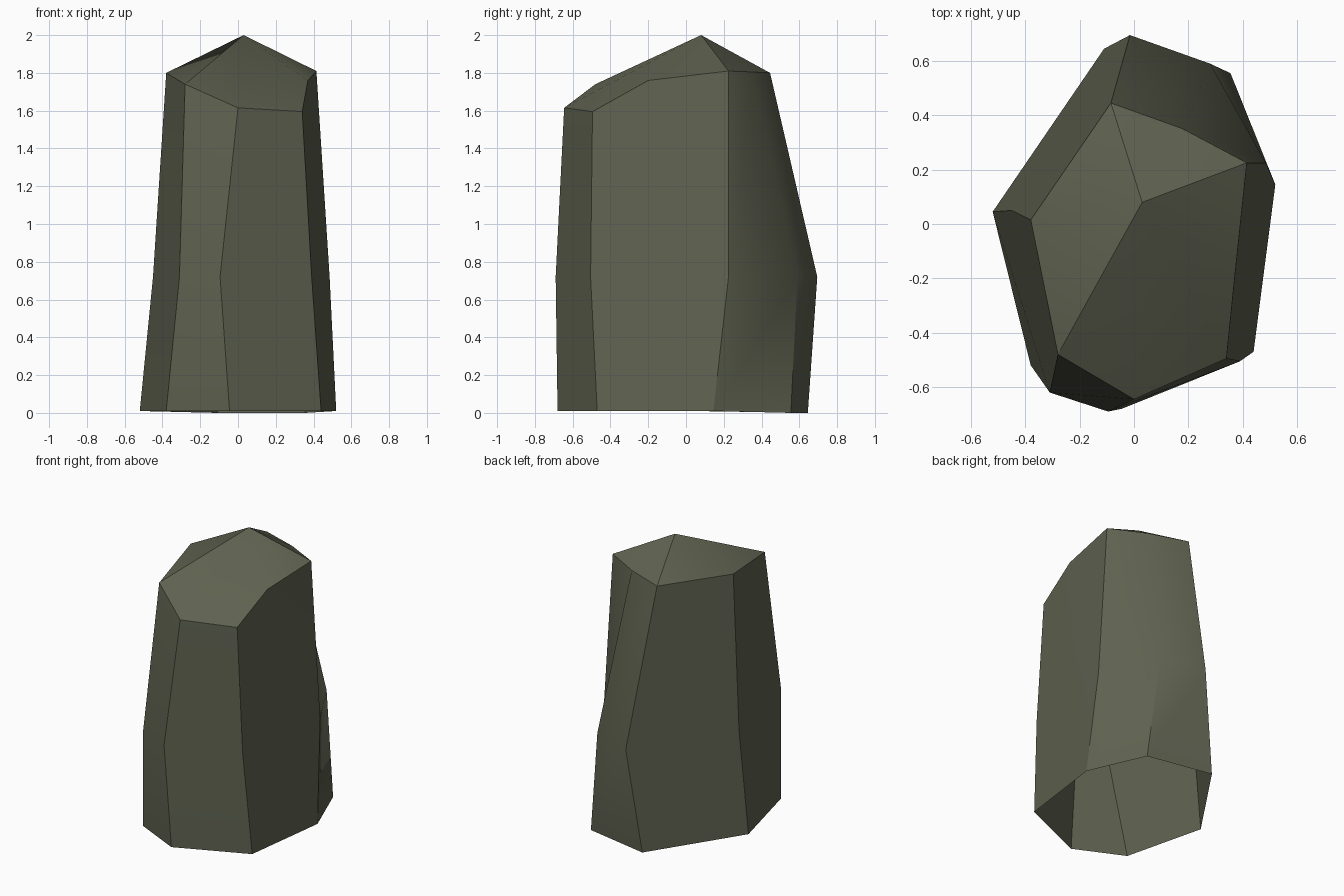
import bpy, bmesh, math

if "Cube" in bpy.data.objects:
    bpy.data.objects.remove(bpy.data.objects["Cube"])

# Column corners, counter-clockwise from the front-left: (base, waist, rim)
columns = [
    ((-0.38, -0.52, 0.01), (-0.31, -0.62, 0.72), (-0.28, -0.48, 1.74)),
    ((-0.045, -0.68, 0.01), (-0.095, -0.69, 0.72), (0.00, -0.645, 1.615)),
    ((0.44, -0.47, 0.01), (0.39, -0.505, 0.72), (0.34, -0.495, 1.595)),
    ((0.475, -0.20, 0.01), (0.43, -0.20, 0.72), (0.37, -0.20, 1.76)),
    ((0.52, 0.145, 0.01), (0.485, 0.225, 0.72), (0.415, 0.225, 1.81)),
    ((0.355, 0.555, 0.0), (0.28, 0.59, 0.72), (0.18, 0.35, 1.805)),
    ((-0.11, 0.645, 0.0), (-0.015, 0.695, 0.72), (-0.085, 0.445, 1.80)),
    ((-0.52, 0.045, 0.01), (-0.45, 0.05, 0.72), (-0.38, 0.015, 1.80)),
]

bm = bmesh.new()
rings = [[bm.verts.new(c[level]) for c in columns] for level in range(3)]
apex = bm.verts.new((0.03, 0.08, 2.0))
n = len(columns)
for i in range(n):
    j = (i + 1) % n
    # Side walls, open underneath
    for low, high in zip(rings, rings[1:]):
        bm.faces.new((low[i], low[j], high[j], high[i]))
    # Sloping crown
    bm.faces.new((rings[2][i], rings[2][j], apex))

mesh = bpy.data.meshes.new("stone_pillar")
bm.to_mesh(mesh)
bm.free()
pillar = bpy.data.objects.new("stone_pillar", mesh)
bpy.context.collection.objects.link(pillar)

# Dull olive-grey stone
stone = bpy.data.materials.new("olive_grey_stone")
stone.diffuse_color = (0.114, 0.122, 0.080, 1)
stone.use_nodes = True
stone.node_tree.nodes["Principled BSDF"].inputs["Base Color"].default_value = stone.diffuse_color
mesh.materials.append(stone)

# Soft crown and facets, crisp corner edges
bpy.context.view_layer.objects.active = pillar
pillar.select_set(True)
bpy.ops.object.shade_smooth_by_angle(angle=math.radians(30))
